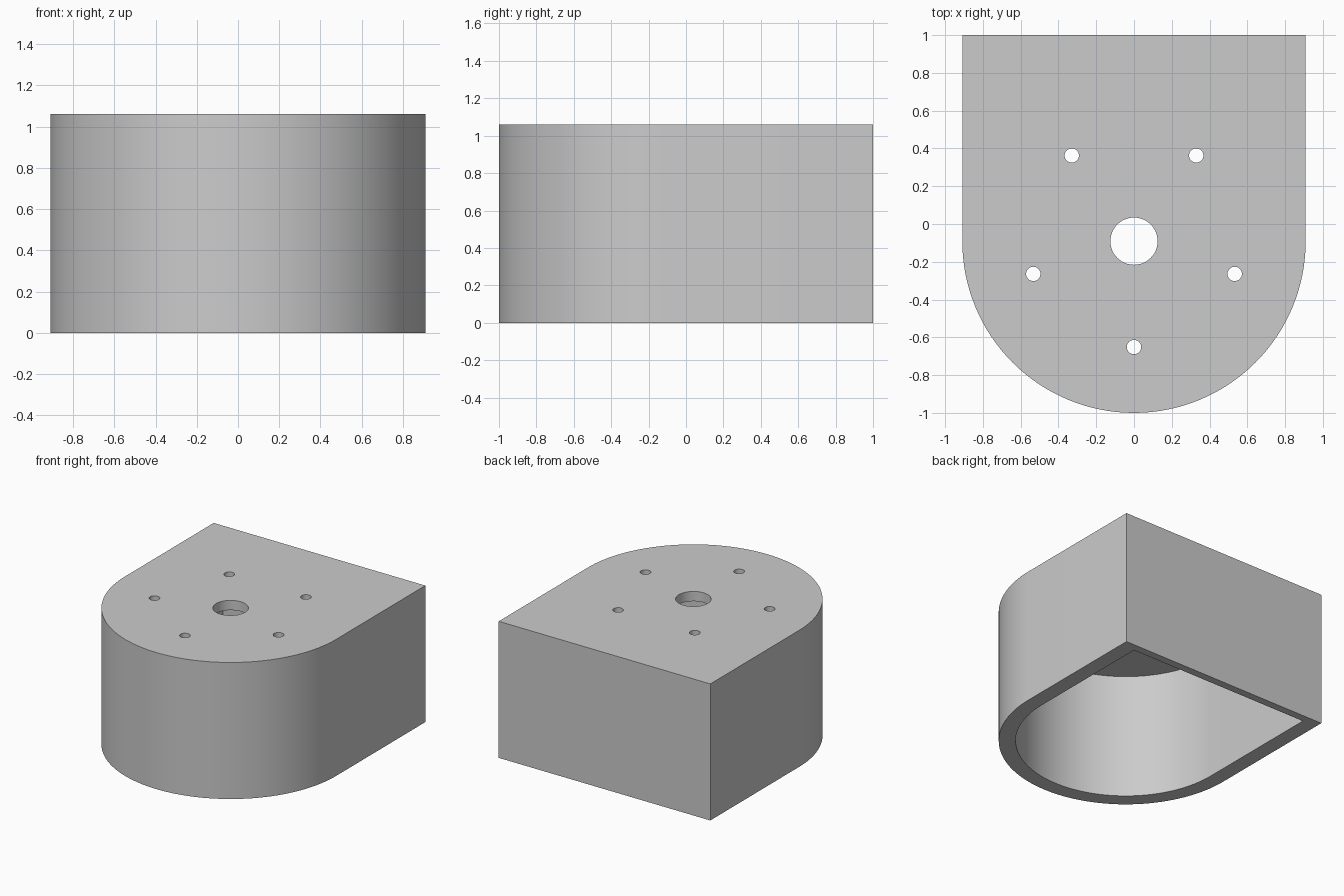
import bpy
import bmesh
from math import sin, cos, pi, radians

cube = bpy.data.objects.get("Cube")
if cube:
    bpy.data.objects.remove(cube, do_unlink=True)

UNIT = 2 / 66            # one design unit; the body is 66 units long
RADIUS = 30 * UNIT       # rounded front
ARC_Y = RADIUS - 1       # centre of the rounded front
HEIGHT = 35 * UNIT
SIDE_WALL = 4 * UNIT
BACK_WALL = 2 * UNIT
ROOF = 2.5 * UNIT

grey = bpy.data.materials.new("plain grey")
grey.use_nodes = True
colour = (0.6, 0.6, 0.6, 1)
grey.diffuse_color = colour
grey.node_tree.nodes["Principled BSDF"].inputs["Base Color"].default_value = colour


def prism(name, outline, bottom, top):
    """Extrude a counter-clockwise outline between two heights."""
    bm = bmesh.new()
    face = bm.faces.new([bm.verts.new((x, y, bottom)) for x, y in outline])
    sides = bmesh.ops.extrude_face_region(bm, geom=[face])
    moved = [v for v in sides["geom"] if isinstance(v, bmesh.types.BMVert)]
    bmesh.ops.translate(bm, verts=moved, vec=(0, 0, top - bottom))
    bmesh.ops.recalc_face_normals(bm, faces=bm.faces)
    mesh = bpy.data.meshes.new(name)
    bm.to_mesh(mesh)
    bm.free()
    mesh.materials.append(grey)
    obj = bpy.data.objects.new(name, mesh)
    bpy.context.collection.objects.link(obj)
    return obj


def d_outline(radius, back, steps=64):
    """Half circle at the front, straight sides and a flat back."""
    angles = [pi + pi * i / steps for i in range(steps + 1)]
    arc = [(radius * cos(a), ARC_Y + radius * sin(a)) for a in angles]
    return arc + [(radius, back), (-radius, back)]


def circle(x, y, radius, steps):
    angles = [2 * pi * i / steps for i in range(steps)]
    return [(x + radius * cos(a), y + radius * sin(a)) for a in angles]


def cut(target, cutter):
    cutter.hide_render = True
    mod = target.modifiers.new("cut", "BOOLEAN")
    mod.operation = "DIFFERENCE"
    mod.solver = "EXACT"
    mod.object = cutter
    bpy.context.view_layer.objects.active = target
    bpy.ops.object.modifier_apply(modifier=mod.name)
    bpy.data.objects.remove(cutter, do_unlink=True)


# Housing shell, open underneath
housing = prism("housing", d_outline(RADIUS, 1), 0, HEIGHT)
cavity = d_outline(RADIUS - SIDE_WALL, 1 - BACK_WALL)
cut(housing, prism("cavity_cutter", cavity, -0.2, HEIGHT - ROOF))

# Central opening and ring of five screw holes through the roof
holes = [circle(0, ARC_Y, 0.125, 48)]
for i in range(5):
    a = -pi / 2 + 2 * pi * i / 5
    ring = 18.5 * UNIT
    holes.append(circle(ring * cos(a), ARC_Y + ring * sin(a), 0.038, 32))
for outline in holes:
    cut(housing, prism("hole_cutter", outline, HEIGHT - 0.2, HEIGHT + 0.2))

# Smooth curved walls with sharp rims
bpy.ops.object.select_all(action="DESELECT")
housing.select_set(True)
bpy.context.view_layer.objects.active = housing
bpy.ops.object.shade_smooth_by_angle(angle=radians(30))
